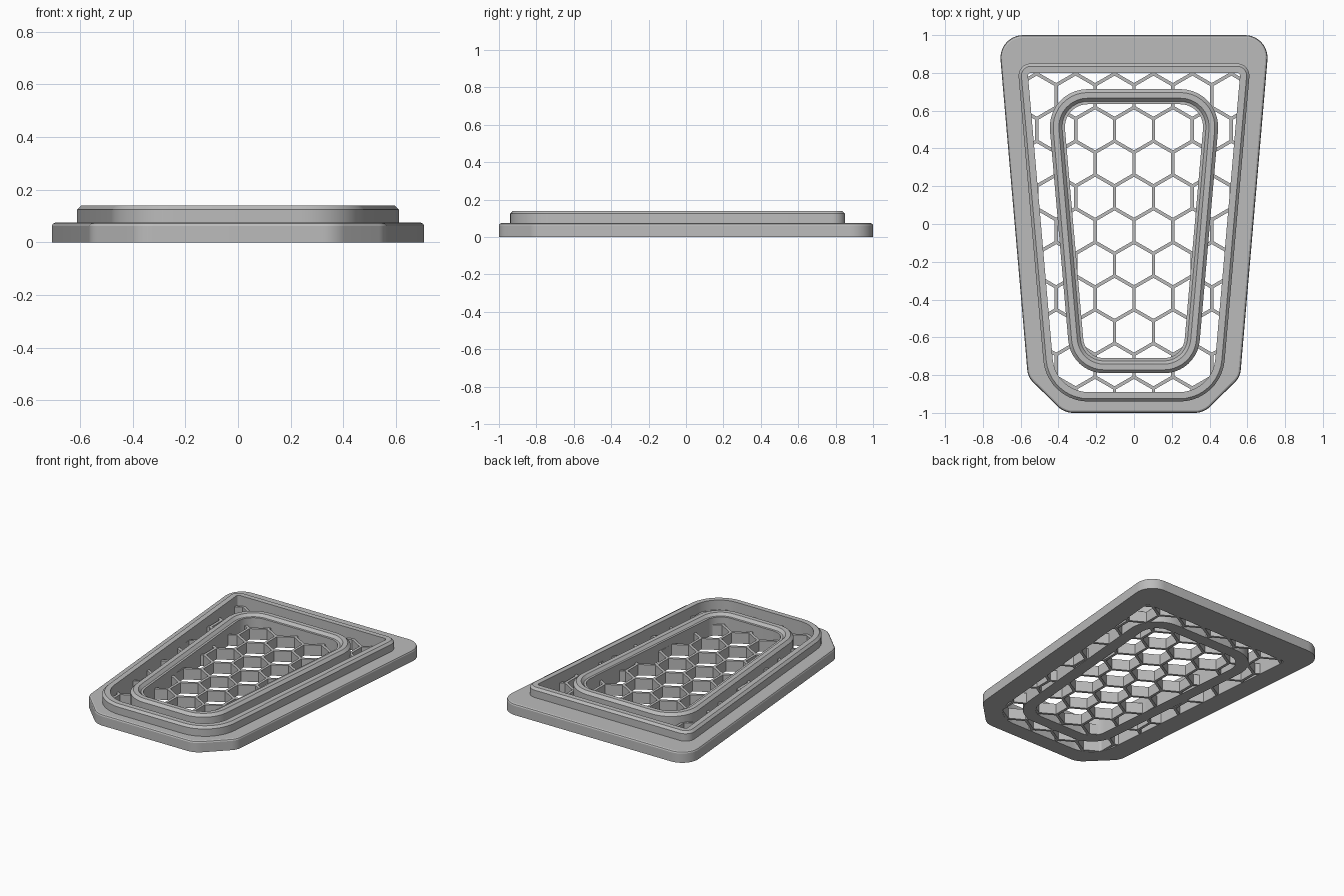
import bpy
import bmesh
import math
from mathutils import Vector

cube = bpy.data.objects.get("Cube")
if cube:
    bpy.data.objects.remove(cube)

grey = bpy.data.materials.new("plain grey")
grey.use_nodes = True
grey.diffuse_color = (0.5, 0.5, 0.5, 1)
grey.node_tree.nodes["Principled BSDF"].inputs["Base Color"].default_value = (0.5, 0.5, 0.5, 1)

# Right-hand corners of each outline, from back to front: x, y, fillet radius
FLANGE = [(0.718, 1.0, 0.12), (0.562, -0.81, 0.1), (0.37, -1.0, 0.12)]
LIP = [(0.617, 0.85, 0.065), (0.461, -0.94, 0.24)]
RING = [(0.464, 0.714, 0.2), (0.333, -0.79, 0.19)]
STEPS = 10


def outline(half, inset=0.0):
    """Mirrored, inset polygon with filleted corners, counter-clockwise."""
    corners = [(-x, y, r) for x, y, r in half] + [(x, y, r) for x, y, r in reversed(half)]
    pts = [Vector(c[:2]) for c in corners]
    n = len(pts)
    result = []
    for i, p in enumerate(pts):
        a = (p - pts[i - 1]).normalized()
        b = (pts[(i + 1) % n] - p).normalized()
        na, nb = Vector((-a.y, a.x)), Vector((-b.y, b.x))
        inward = (na + nb) / (1 + na.dot(nb))
        r = max(corners[i][2] - inset, 0.012)
        centre = p + inward * (inset + r)
        turn = a.angle(b)
        start = math.atan2(-na.y, -na.x)
        for s in range(STEPS + 1):
            t = start + turn * s / STEPS
            result.append(centre + r * Vector((math.cos(t), math.sin(t))))
    return result


def add_loop(bm, points, z):
    verts = [bm.verts.new((p.x, p.y, z)) for p in points]
    for i, v in enumerate(verts):
        bm.edges.new((verts[i - 1], v))
    return verts


def skin(bm, loops):
    """Quads between successive loops of equal length."""
    for lo, hi in zip(loops, loops[1:]):
        for i in range(len(lo)):
            bm.faces.new((lo[i - 1], lo[i], hi[i], hi[i - 1]))


def fill_between(bm, outer, inner):
    edges = [bm.edges.get((vs[i - 1], vs[i])) for vs in (outer, inner) for i in range(len(vs))]
    bmesh.ops.triangle_fill(bm, use_beauty=True, use_dissolve=False, edges=edges)


def finish(bm, name):
    bmesh.ops.recalc_face_normals(bm, faces=bm.faces[:])
    mesh = bpy.data.meshes.new(name)
    bm.to_mesh(mesh)
    bm.free()
    obj = bpy.data.objects.new(name, mesh)
    bpy.context.collection.objects.link(obj)
    mesh.materials.append(grey)
    return obj


def smooth(obj):
    bpy.ops.object.select_all(action='DESELECT')
    obj.select_set(True)
    bpy.context.view_layer.objects.active = obj
    bpy.ops.object.shade_smooth_by_angle(angle=math.radians(25))


# Frame: wide flange with a raised, chamfered lip around the opening
bm = bmesh.new()
flange = [add_loop(bm, outline(FLANGE, d), z)
          for d, z in [(0, 0), (0, 0.063), (0.004, 0.071), (0.012, 0.075)]]
lip = [add_loop(bm, outline(LIP, d), z)
       for d, z in [(0, 0.075), (0, 0.125), (0.015, 0.14), (0.05, 0.14), (0.05, 0)]]
skin(bm, flange)
skin(bm, lip)
fill_between(bm, flange[-1], lip[0])
fill_between(bm, flange[0], lip[-1])
smooth(finish(bm, "frame"))

# Inner ring: ridge with chamfers and a narrow inner ledge
bm = bmesh.new()
profile = [(0, 0), (0, 0.122), (0.018, 0.14), (0.048, 0.14),
           (0.065, 0.122), (0.08, 0.122), (0.08, 0)]
ring = [add_loop(bm, outline(RING, d), z) for d, z in profile]
skin(bm, ring + ring[:1])
smooth(finish(bm, "inner_ring"))

# Honeycomb grille: plate set into the frame wall, pierced by hexagons
bm = bmesh.new()
plate = [add_loop(bm, outline(LIP, 0.025), z) for z in (0.001, 0.074)]
skin(bm, plate)
for loop in plate:
    bm.faces.new(loop)
grille = finish(bm, "honeycomb_grille")

PITCH, BAR = 0.206, 0.018
ROW = PITCH * math.sqrt(3) / 2
radius = (PITCH - BAR) / math.sqrt(3)
bm = bmesh.new()
for k in range(-7, 4):
    shift = PITCH / 2 if k % 2 == 0 else 0
    for i in range(-4, 5):
        cx, cy = i * PITCH + shift, 0.32 + k * ROW
        hexagon = [Vector((cx + radius * math.sin(a * math.pi / 3),
                           cy + radius * math.cos(a * math.pi / 3))) for a in range(6)]
        cell = [add_loop(bm, hexagon, z) for z in (-0.1, 0.2)]
        skin(bm, cell)
        for loop in cell:
            bm.faces.new(loop)
cutter = finish(bm, "hexagon_cutter")
cutter.hide_render = True

cut = grille.modifiers.new("hexagons", 'BOOLEAN')
cut.operation = 'DIFFERENCE'
cut.solver = 'EXACT'
cut.object = cutter
bpy.context.view_layer.objects.active = grille
bpy.ops.object.modifier_apply(modifier=cut.name)
bpy.data.objects.remove(cutter)
